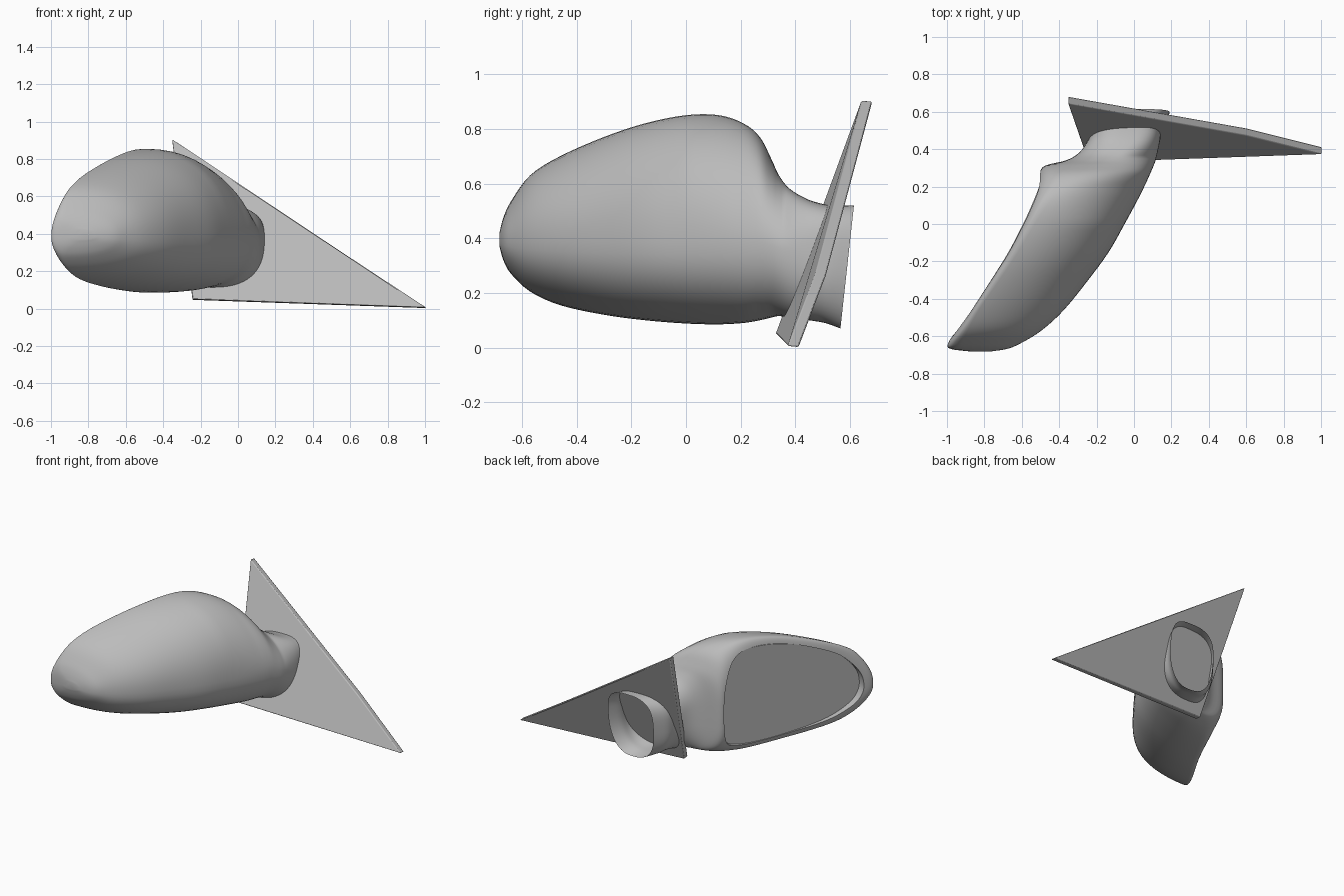
import bpy, bmesh
from math import sin, cos, pi
from mathutils import Vector

if "Cube" in bpy.data.objects:
    bpy.data.objects.remove(bpy.data.objects["Cube"])

grey = bpy.data.materials.new("plain grey")
grey.use_nodes = True
grey.diffuse_color = (0.5, 0.5, 0.5, 1)
grey.node_tree.nodes["Principled BSDF"].inputs["Base Color"].default_value = (0.5, 0.5, 0.5, 1)


def make(name, bm):
    bmesh.ops.recalc_face_normals(bm, faces=bm.faces)
    mesh = bpy.data.meshes.new(name)
    bm.to_mesh(mesh)
    bm.free()
    ob = bpy.data.objects.new(name, mesh)
    bpy.context.collection.objects.link(ob)
    mesh.materials.append(grey)
    return ob


def smooth(ob, angle):
    bpy.ops.object.select_all(action="DESELECT")
    ob.select_set(True)
    bpy.context.view_layer.objects.active = ob
    bpy.ops.object.shade_smooth_by_angle(angle=angle)


def spline(points, steps, cyclic=False):
    """Smooth path through points of any dimension."""
    pts = [Vector(p) for p in points]
    n = len(pts)
    pick = (lambda i: pts[i % n]) if cyclic else (lambda i: pts[max(0, min(n - 1, i))])
    out = []
    for i in range(n if cyclic else n - 1):
        a, b, c, d = (pick(i + k) for k in (-1, 0, 1, 2))
        for s in range(steps):
            t = s / steps
            out.append(b + (c - a) * (t / 2) + (a * 2 - b * 5 + c * 4 - d) * (t * t / 2)
                       + (b * 3 - a - c * 3 + d) * (t ** 3 / 2))
    return out if cyclic else out + [pts[-1]]


def loft(bm, rings):
    rows = [[bm.verts.new(p) for p in ring] for ring in rings]
    n = len(rows[0])
    for a, b in zip(rows, rows[1:]):
        for i in range(n):
            j = (i + 1) % n
            bm.faces.new((a[i], a[j], b[j], b[i]))
    bm.faces.new(rows[0])
    bm.faces.new(rows[-1])


# Housing and neck: y, rear x, ridge x, front x, top z, bottom z
sections = [
    (-.682, -.87, -.83, -.77, .42, .37), (-.668, -.98, -.9, -.68, .475, .32),
    (-.64, -.995, -.92, -.61, .535, .27), (-.57, -.95, -.89, -.495, .63, .205),
    (-.46, -.875, -.83, -.375, .7, .155), (-.3, -.775, -.72, -.245, .77, .12),
    (-.15, -.685, -.62, -.135, .82, .1), (0, -.61, -.53, -.05, .85, .088),
    (.12, -.56, -.45, .015, .85, .085), (.21, -.53, -.36, .06, .82, .09),
    (.27, -.508, -.3, .087, .77, .1), (.312, -.475, -.24, .105, .69, .11),
    (.34, -.365, -.17, .115, .63, .115), (.38, -.295, -.1, .125, .58, .11),
    (.45, -.245, -.04, .14, .54, .1), (.52, -.22, -.02, .15, .52, .09),
    (.59, -.16, .03, .19, .52, .07),
]


def power(v, e):
    return abs(v) ** e * (1 if v >= 0 else -1)


def ramp(v, a, b):
    return max(0, min(1, (v - a) / (b - a)))


def section_ring(s, count=56):
    y, back, ridge, front, top, bottom = s
    neck = ramp(y, .27, .45)
    mid = .385 - .05 * neck
    slant = .11 * max(0, (y - .45) / .14)
    upper = 2.2 - .4 * ramp(y, 0, .2) + 1.4 * ramp(y, .36, .48)
    rear = 2.3 + 1.3 * ramp(y, -.64, -.4) - .8 * neck
    ring = []
    for i in range(count):
        a = 2 * pi * i / count
        c, d = cos(a), sin(a)
        e = 2 / (rear if c < 0 else upper if d > 0 else 2.3)
        x = ridge + power(c, e) * (front - ridge if c > 0 else ridge - back)
        z = mid + power(d, e) * (top - mid if d > 0 else mid - bottom)
        ring.append((x, y + slant * (z - .3), z))
    return ring


bm = bmesh.new()
loft(bm, [section_ring(s) for s in spline(sections, 4)])
housing = make("mirror_housing", bm)

# Recess for the glass, as a prism through the rear opening
outline = spline([(-.6, .4), (-.57, .5), (-.46, .625), (-.3, .71), (-.12, .775), (.04, .8),
                  (.16, .785), (.235, .71), (.28, .55), (.288, .35), (.27, .2), (.21, .145),
                  (.05, .13), (-.2, .15), (-.4, .19), (-.53, .255), (-.585, .32)], 4, True)


def prism(name, depth, height, scale):
    center = Vector((-.16, .44))
    rings = []
    for off in (depth, depth - height):
        ring = []
        for p in outline:
            y, z = center + (p - center) * scale
            ring.append((-.648 + .521 * y + off * .88, y - off * .47, z))
        rings.append(ring)
    bm = bmesh.new()
    loft(bm, rings)
    return make(name, bm)


cutter = prism("recess_cutter", .061, .4, 1)
cutter.hide_render = True
cut = housing.modifiers.new("recess", "BOOLEAN")
cut.operation, cut.object, cut.solver = "DIFFERENCE", cutter, "EXACT"
bpy.context.view_layer.update()
result = bpy.data.meshes.new_from_object(
    housing.evaluated_get(bpy.context.evaluated_depsgraph_get()))
housing.modifiers.clear()
bpy.data.objects.remove(cutter)

# Open the rear end of the neck
bm = bmesh.new()
bm.from_mesh(result)
caps = [f for f in bm.faces if f.normal.y > .9 and f.calc_center_median().y > .56]
bmesh.ops.delete(bm, geom=caps, context="FACES")
bm.to_mesh(housing.data)
bm.free()
smooth(housing, .7)

# Mirror glass
smooth(prism("mirror_glass", .06, .008, .995), .5)

# Triangular mounting plate
corners = [(-.352, .642, .905), (-.243, .328, .05), (1.005, .372, .006), (.6, .473, .272)]
bm = bmesh.new()
loft(bm, [corners, [(x, y + .04, z - .004) for x, y, z in corners]])
plate = make("mounting_plate", bm)
bevel = plate.modifiers.new("edge", "BEVEL")
bevel.width, bevel.segments, bevel.limit_method = .005, 2, "ANGLE"
smooth(plate, .5)
